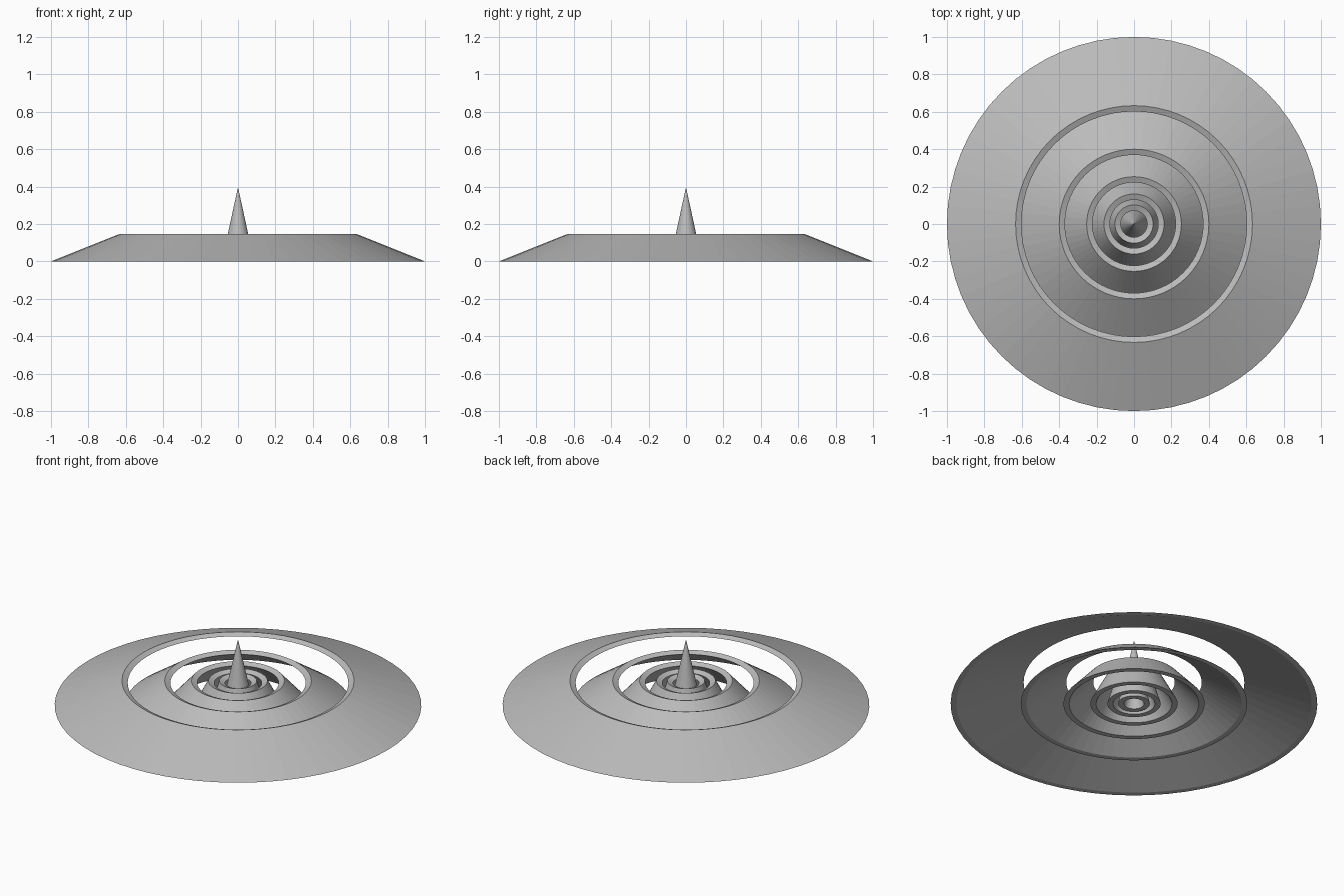
import bpy, bmesh, math

SIDES = 64
WALL = 0.031        # horizontal wall width of every ring
RING_TOP = 0.147
LIP_DROP = 0.013    # the top lip tilts inward
SPIKE_TOP = 0.397

cube = bpy.data.objects.get("Cube")
if cube:
    bpy.data.objects.remove(cube, do_unlink=True)

grey = bpy.data.materials.new("plain grey")
grey.use_nodes = True
colour = (0.5, 0.5, 0.5, 1)
grey.diffuse_color = colour
grey.node_tree.nodes["Principled BSDF"].inputs["Base Color"].default_value = colour


def lathe(name, profile):
    """Revolve a closed (radius, height) profile about the z axis."""
    bm = bmesh.new()
    verts = [bm.verts.new((r, 0, z)) for r, z in profile]
    edges = [bm.edges.new((v, verts[(i + 1) % len(verts)]))
             for i, v in enumerate(verts)
             if profile[i][0] or profile[(i + 1) % len(verts)][0]]
    bmesh.ops.spin(bm, geom=verts + edges, axis=(0, 0, 1), cent=(0, 0, 0),
                   angle=math.tau, steps=SIDES)
    bmesh.ops.remove_doubles(bm, verts=bm.verts, dist=1e-5)
    bmesh.ops.recalc_face_normals(bm, faces=bm.faces)
    mesh = bpy.data.meshes.new(name)
    bm.to_mesh(mesh)
    bm.free()
    mesh.materials.append(grey)
    obj = bpy.data.objects.new(name, mesh)
    bpy.context.collection.objects.link(obj)
    return obj


# Nested conical rings, each a fixed ratio smaller than the last
RATIO = 10 ** -0.2
names = ["outer_ring", "second_ring", "third_ring", "fourth_ring", "inner_ring"]
bottom = 1.0
for i, name in enumerate(names):
    top = RATIO ** (i + 1) + 0.002
    lathe(name, [(bottom, 0), (top, RING_TOP),
                 (top - WALL, RING_TOP - LIP_DROP), (bottom - WALL, 0)])
    bottom = top - WALL / 2

# Hollow spike in the middle
hollow = SPIKE_TOP * (1 - WALL / bottom)
lathe("centre_spike", [(bottom, 0), (0, SPIKE_TOP), (0, hollow), (bottom - WALL, 0)])
